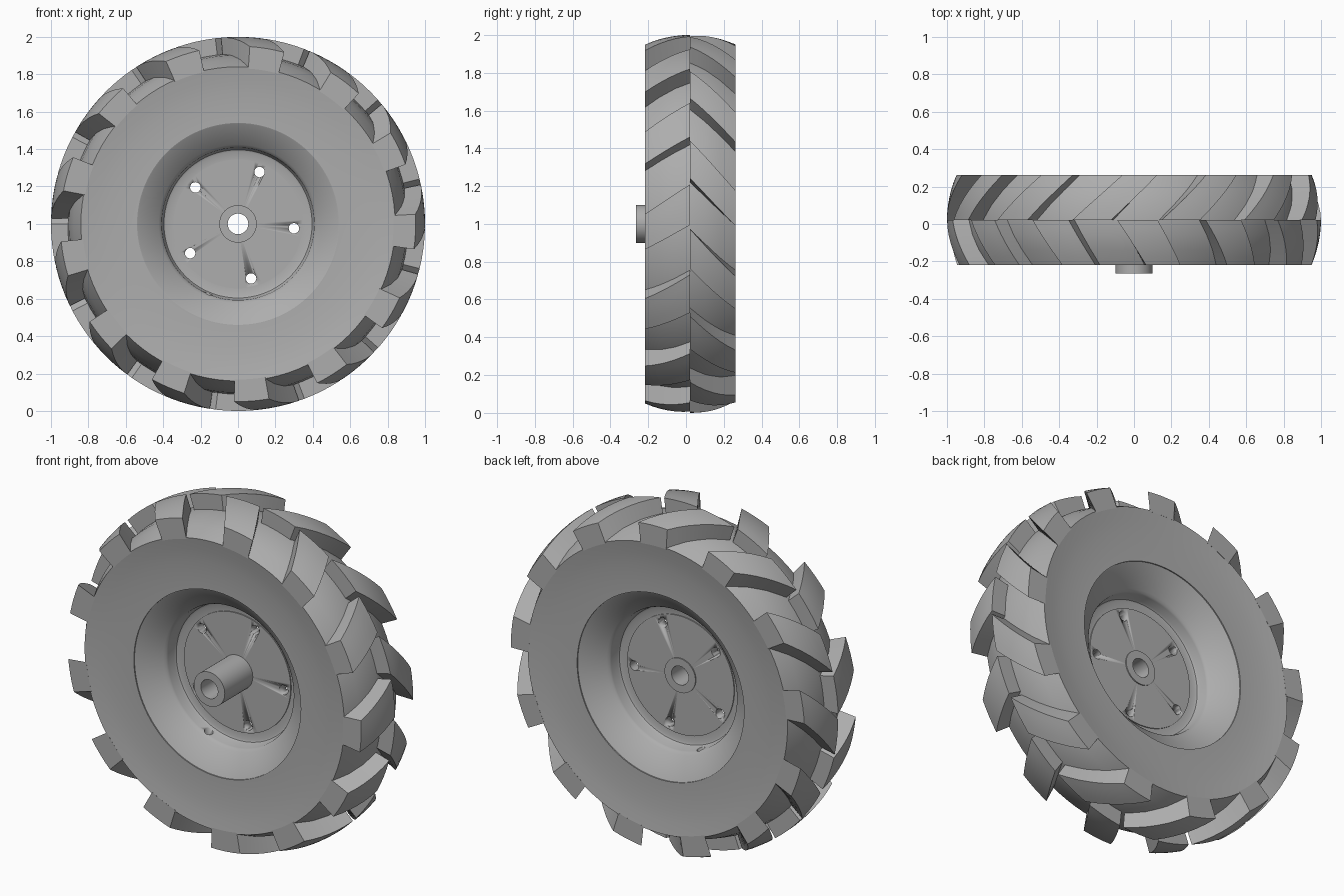
import bpy, bmesh, math
from mathutils import Matrix, Vector

if "Cube" in bpy.data.objects:
    bpy.data.objects.remove(bpy.data.objects["Cube"])

SEAM = 0.022      # y of the wheel's middle plane
HALF = 0.24       # half width of the tyre
COUNT = 13        # lugs on each side
PITCH = 360 / COUNT

grey = bpy.data.materials.new("grey")
grey.diffuse_color = (0.42, 0.42, 0.42, 1)
grey.use_nodes = True
grey.node_tree.nodes["Principled BSDF"].inputs["Base Color"].default_value = grey.diffuse_color


def polar(r, deg, t):
    a = math.radians(deg)
    return (r * math.cos(a), SEAM + t, 1 + r * math.sin(a))


def finish(name, bm, angle=28):
    bmesh.ops.recalc_face_normals(bm, faces=bm.faces)
    mesh = bpy.data.meshes.new(name)
    bm.to_mesh(mesh)
    bm.free()
    ob = bpy.data.objects.new(name, mesh)
    bpy.context.collection.objects.link(ob)
    mesh.materials.append(grey)
    bpy.ops.object.select_all(action='DESELECT')
    ob.select_set(True)
    bpy.context.view_layer.objects.active = ob
    bpy.ops.object.shade_smooth_by_angle(angle=math.radians(angle))
    return ob


def revolve(name, profile, segs=96):
    """Spin a closed (radius, offset) outline around the axle."""
    bm = bmesh.new()
    rings = [[bm.verts.new(polar(r, 360 * i / segs, t)) for r, t in profile]
             for i in range(segs)]
    n = len(profile)
    for i in range(segs):
        a, b = rings[i], rings[(i + 1) % segs]
        for j in range(n):
            k = (j + 1) % n
            bm.faces.new((a[j], a[k], b[k], b[j]))
    return finish(name, bm)


def cut(ob, cylinders):
    """Drill round holes, each given as (start, end, radius)."""
    bm = bmesh.new()
    for p, q, rad in cylinders:
        p, q = Vector(p), Vector(q)
        rot = (q - p).to_track_quat('Z', 'Y').to_matrix().to_4x4()
        bmesh.ops.create_cone(bm, cap_ends=True, segments=20, radius1=rad, radius2=rad,
                              depth=(q - p).length,
                              matrix=Matrix.Translation((p + q) / 2) @ rot)
    cutter = finish("hole_cutter", bm)
    cutter.hide_render = True
    mod = ob.modifiers.new("holes", 'BOOLEAN')
    mod.operation, mod.solver, mod.object = 'DIFFERENCE', 'EXACT', cutter
    bpy.ops.object.select_all(action='DESELECT')
    ob.select_set(True)
    bpy.context.view_layer.objects.active = ob
    # keep the hole modifier ahead of any shading modifier
    bpy.ops.object.modifier_move_to_index(modifier=mod.name, index=0)
    bpy.ops.object.modifier_apply(modifier=mod.name)
    bpy.data.objects.remove(cutter)


def mirrored(side):
    """Complete an outline by reflecting it across the middle plane."""
    return side + [(r, -t) for r, t in reversed(side)]


def floor_r(t):
    return 0.91 - 0.07 * (t / HALF) ** 2


def crown_r(t):
    return 1.0 - 0.05 * (t / HALF) ** 2


# Tyre body: dished sidewalls and a crowned tread floor
wall = [(0.54, -0.213), (0.548, -0.213), (0.62, -0.215), (0.70, -0.220),
        (0.77, -0.228), (0.84, -HALF)]
tread = [(floor_r(t), t) for t in (-0.16, -0.08)]
revolve("tyre", mirrored(wall + tread + [(floor_r(0), -0.001)]))

# Rim: sloping dish, drop wall and fillet into the centre web
rim = revolve("rim", mirrored([
    (0.335, -0.022), (0.385, -0.022), (0.396, -0.027), (0.403, -0.038),
    (0.408, -0.085), (0.413, -0.096), (0.424, -0.106),
    (0.535, -0.205), (0.545, -0.208)]))
cut(rim, [(polar(0.37, 247, t), polar(0.46, 247, t), 0.024) for t in (-0.066, 0.066)])

# Centre disc with five bolt holes
disc = revolve("centre_disc", mirrored([(0.08, -0.028), (0.345, -0.028)]))
cut(disc, [(polar(0.30, -4.5 + 72 * i, -0.1), polar(0.30, -4.5 + 72 * i, 0.1), 0.028)
           for i in range(5)])

# Hub tube sticking out at the front
revolve("hub", [(0.055, -0.287), (0.1, -0.287), (0.1, 0.034), (0.055, 0.034)], 48)


def lug_row(name, sign, seam_start, side_start, seam_w, side_w, across=6, around=4):
    """One row of slanted tread blocks, running from the seam to one side."""
    bm = bmesh.new()
    for k in range(COUNT):
        top, low = [], []
        for j in range(across + 1):
            f = j / across
            t = sign * HALF * f
            start = seam_start + (side_start - seam_start) * f + k * PITCH
            width = seam_w + (side_w - seam_w) * f
            angs = [start + width * i / around for i in range(around + 1)]
            top.append([bm.verts.new(polar(crown_r(t), a, t)) for a in angs])
            low.append([bm.verts.new(polar(floor_r(t) - 0.008, a, t)) for a in angs])
        for j in range(across):
            for i in range(around):
                for g in (top, low):
                    bm.faces.new((g[j][i], g[j][i + 1], g[j + 1][i + 1], g[j + 1][i]))
            for i in (0, around):
                bm.faces.new((top[j][i], top[j + 1][i], low[j + 1][i], low[j][i]))
        for j in (0, across):
            for i in range(around):
                bm.faces.new((top[j][i], top[j][i + 1], low[j][i + 1], low[j][i]))
    return finish(name, bm)


# Tread lugs: the two rows slant into a staggered chevron
lug_row("front_lugs", -1, 27.4, 19.5, 12.4, 11.3)
lug_row("back_lugs", 1, 13.9, -0.6, 12.2, 11.3)
